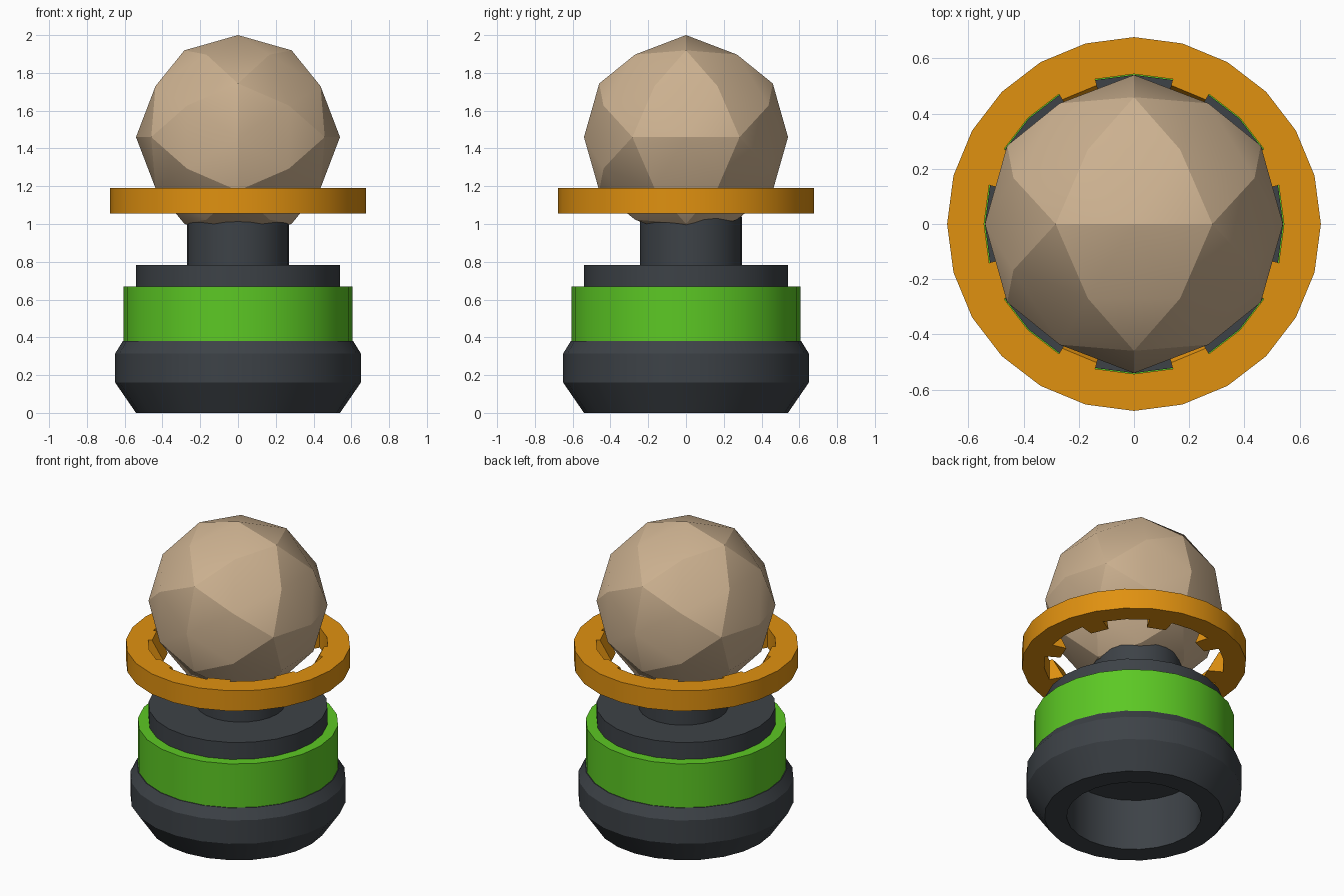
import bpy, bmesh, math
from mathutils import Vector

if "Cube" in bpy.data.objects:
    bpy.data.objects.remove(bpy.data.objects["Cube"])

SEG = 24


def material(name, srgb):
    m = bpy.data.materials.new(name)
    lin = [((c / 255 + 0.055) / 1.055) ** 2.4 for c in srgb]
    m.diffuse_color = (*lin, 1)
    m.use_nodes = True
    m.node_tree.nodes["Principled BSDF"].inputs["Base Color"].default_value = m.diffuse_color
    return m


tan = material("tan", (204, 177, 144))
orange = material("orange", (224, 145, 16))
green = material("green", (92, 200, 36))
charcoal = material("charcoal", (61, 66, 71))


def finish(bm, name, mat, smooth=True):
    bmesh.ops.recalc_face_normals(bm, faces=bm.faces)
    me = bpy.data.meshes.new(name)
    bm.to_mesh(me)
    bm.free()
    me.materials.append(mat)
    ob = bpy.data.objects.new(name, me)
    bpy.context.collection.objects.link(ob)
    if smooth:
        bpy.ops.object.select_all(action='DESELECT')
        ob.select_set(True)
        bpy.context.view_layer.objects.active = ob
        bpy.ops.object.shade_smooth_by_angle(angle=math.radians(22))
    return ob


def polar(r, a, z, y=0.0):
    return Vector((r * math.cos(a), r * math.sin(a) + y, z))


def lathe(bm, profile, closed=False, y=0.0):
    """Revolve (radius, z) points; open profiles are capped at both ends."""
    rings = [[bm.verts.new(polar(r, math.tau * i / SEG, z, y)) for i in range(SEG)]
             for r, z in profile]
    pairs = list(zip(rings, rings[1:])) + ([(rings[-1], rings[0])] if closed else [])
    for lo, hi in pairs:
        for i in range(SEG):
            j = (i + 1) % SEG
            bm.faces.new((lo[i], lo[j], hi[j], hi[i]))
    if not closed:
        bm.faces.new(rings[0])
        bm.faces.new(rings[-1])


def lathe_part(name, mat, profile, **kw):
    bm = bmesh.new()
    lathe(bm, profile, **kw)
    return finish(bm, name, mat)


# Base with bevelled rim and hollow underside
lathe_part("base", charcoal, [(0.406, 0.34), (0.406, 0), (0.54, 0), (0.65, 0.16),
                              (0.65, 0.315), (0.61, 0.38)])
# Coloured collar, disc and slightly rearward neck
lathe_part("collar", green, [(0.605, 0.37), (0.605, 0.67)])
lathe_part("disc", charcoal, [(0.54, 0.66), (0.54, 0.782)])
lathe_part("neck", charcoal, [(0.27, 0.77), (0.27, 1.04)], y=0.027)

# Floating ring with eight wedge teeth on the inside
bm = bmesh.new()
lathe(bm, [(0.677, 1.055), (0.677, 1.19), (0.543, 1.19), (0.543, 1.055)], closed=True)
for k in range(8):
    mid = math.radians(22.5 + 45 * k)
    sides = [[bm.verts.new(polar(r, mid + s * math.radians(7.5), z))
              for r, z in ((0.543, 1.055), (0.543, 1.19), (0.52, 1.19), (0.45, 1.055))]
             for s in (-1, 1)]
    a, b = sides
    for i in (1, 2, 3):
        j = (i + 1) % 4
        bm.faces.new((a[i], a[j], b[j], b[i]))
    bm.faces.new((a[0], a[1], b[1], b[0]))
    bm.faces.new(a)
    bm.faces.new(b)
finish(bm, "toothed_ring", orange)

# Faceted ball: icosahedron split once, sharp along its original edges
p, q = 0.5257, 0.8507
bm = bmesh.new()
for s in (-1, 1):
    for t in (-1, 1):
        for co in ((s * p, 0, t * q), (0, s * q, t * p), (s * q, t * p, 0)):
            bm.verts.new(co)
bmesh.ops.convex_hull(bm, input=bm.verts)
bmesh.ops.subdivide_edges(bm, edges=bm.edges[:], cuts=1, use_grid_fill=True)
for v in bm.verts:
    v.co = v.co.normalized() * 0.54 + Vector((0, 0, 1.46))
for f in bm.faces:
    f.smooth = True
for e in bm.edges:
    e.smooth = all(len(v.link_edges) != 5 for v in e.verts)
finish(bm, "ball", tan, smooth=False)
